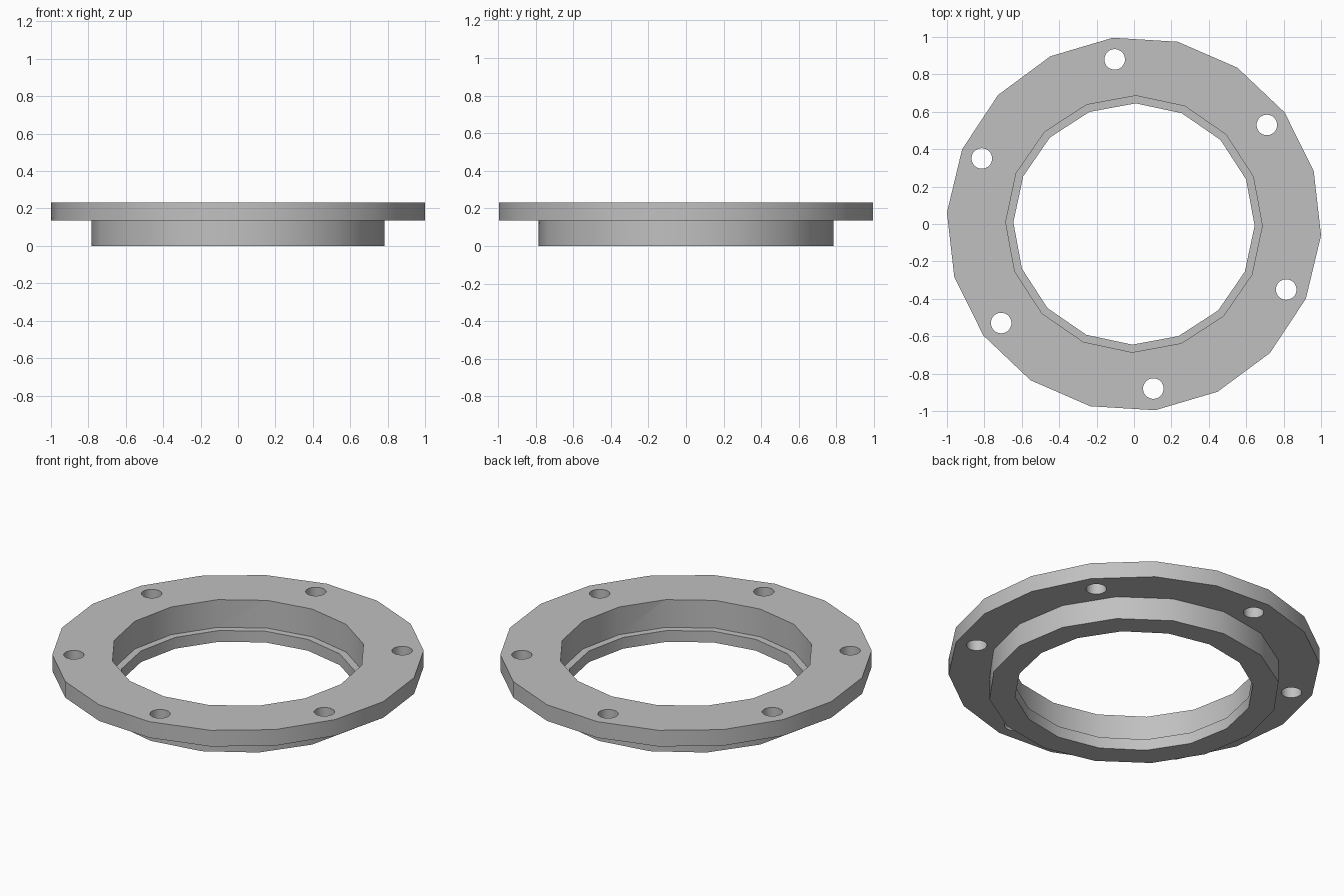
import bpy, bmesh
from math import radians, cos, sin, tau

if "Cube" in bpy.data.objects:
    bpy.data.objects.remove(bpy.data.objects["Cube"], do_unlink=True)

# One plain grey metal
GREY = (0.53, 0.53, 0.53, 1)
metal = bpy.data.materials.new("grey metal")
metal.use_nodes = True
metal.diffuse_color = GREY
metal.node_tree.nodes["Principled BSDF"].inputs["Base Color"].default_value = GREY


def prism(name, radius, sides, turn, z0, z1, x=0, y=0):
    """Upright regular prism whose first corner is at `turn` degrees."""
    bm = bmesh.new()
    angles = [radians(turn) + tau * i / sides for i in range(sides)]
    base = bm.faces.new([bm.verts.new((x + radius * cos(a), y + radius * sin(a), z0))
                         for a in angles])
    top = bmesh.ops.extrude_face_region(bm, geom=[base], use_keep_orig=True)["geom"]
    bmesh.ops.translate(bm, vec=(0, 0, z1 - z0),
                        verts=[g for g in top if isinstance(g, bmesh.types.BMVert)])
    bmesh.ops.recalc_face_normals(bm, faces=bm.faces)
    mesh = bpy.data.meshes.new(name)
    bm.to_mesh(mesh)
    bm.free()
    mesh.materials.append(metal)
    obj = bpy.data.objects.new(name, mesh)
    bpy.context.collection.objects.link(obj)
    return obj


def combine(target, tool, operation):
    """Apply a boolean to the target and discard the tool."""
    tool.hide_render = True
    mod = target.modifiers.new(tool.name, 'BOOLEAN')
    mod.operation, mod.object, mod.solver = operation, tool, 'EXACT'
    bpy.context.view_layer.objects.active = target
    bpy.ops.object.modifier_apply(modifier=mod.name)
    bpy.data.objects.remove(tool, do_unlink=True)


STEP, UNDERSIDE, TOP = 0.067, 0.136, 0.232
BOLT_CIRCLE, BOLT_TURN = 0.886, -23.3

# Bolting flange with a narrower collar beneath it
flange = prism("flange_ring", 1.002, 18, -3.5, UNDERSIDE, TOP)
combine(flange, prism("collar", 0.785, 16, -1.9, 0, 0.18), 'UNION')

# Stepped bore: narrow lip at the bottom, wider seat above
combine(flange, prism("lip_bore", 0.645, 16, -0.8, -0.1, 0.4), 'DIFFERENCE')
combine(flange, prism("seat_bore", 0.686, 16, -0.8, STEP, 0.4), 'DIFFERENCE')

# Six round bolt holes through the flange
for i in range(6):
    a = radians(BOLT_TURN + 60 * i)
    combine(flange, prism("bolt_hole", 0.055, 32, 0, -0.1, 0.4,
                          BOLT_CIRCLE * cos(a), BOLT_CIRCLE * sin(a)), 'DIFFERENCE')

# Soft sides, crisp rims
bpy.ops.object.select_all(action='DESELECT')
flange.select_set(True)
bpy.context.view_layer.objects.active = flange
bpy.ops.object.shade_smooth_by_angle(angle=radians(30))
